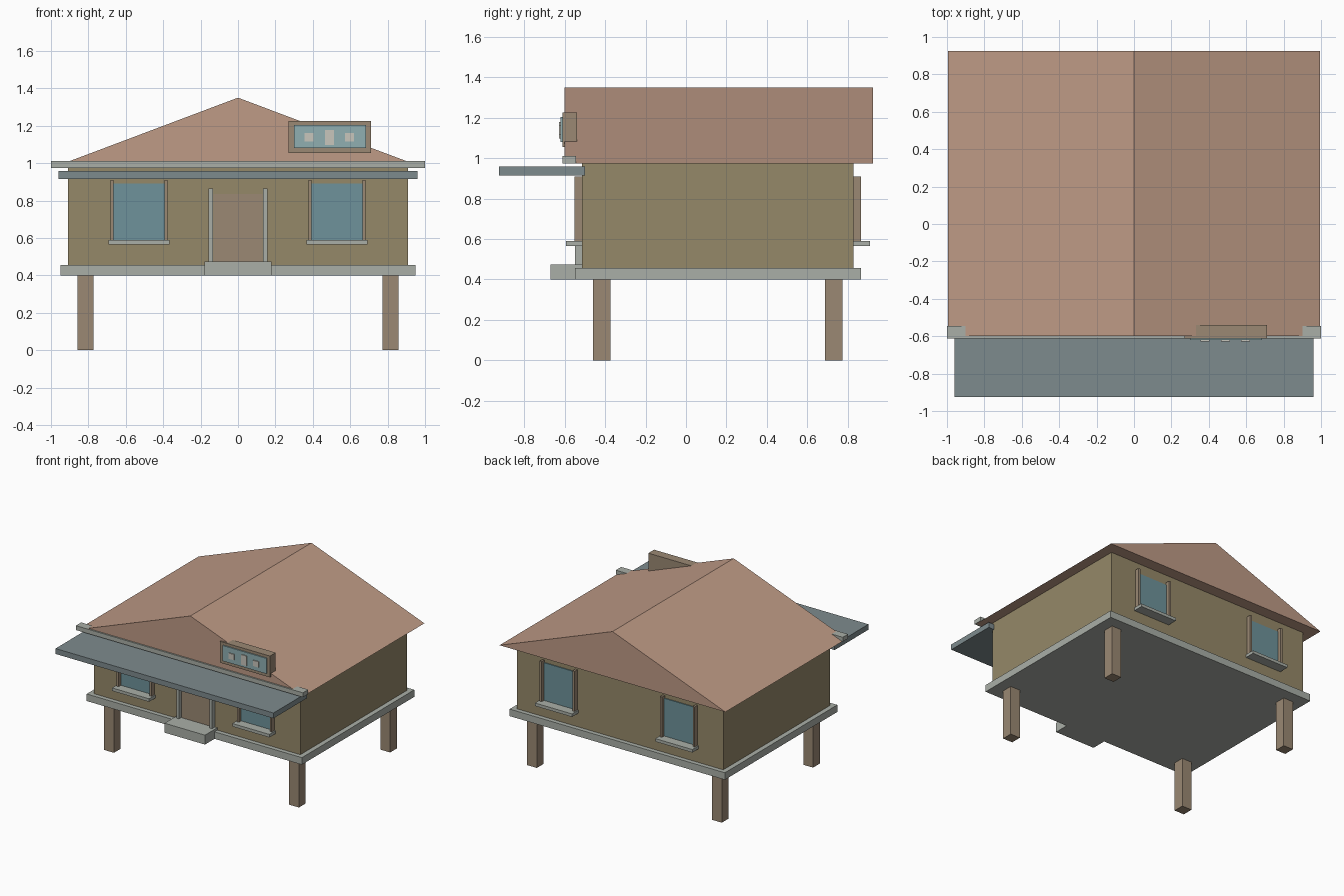
import bpy, bmesh

if "Cube" in bpy.data.objects:
    bpy.data.objects.remove(bpy.data.objects["Cube"])


def material(name, rgb):
    m = bpy.data.materials.new(name)
    m.diffuse_color = (*[c ** 2.2 for c in rgb], 1)
    m.use_nodes = True
    m.node_tree.nodes["Principled BSDF"].inputs["Base Color"].default_value = m.diffuse_color
    return m


ROOF = material("roof_clay", (0.74, 0.60, 0.52))
WALL = material("olive_wall", (0.58, 0.53, 0.41))
WOOD = material("wood", (0.60, 0.53, 0.45))
STONE = material("pale_stone", (0.66, 0.68, 0.65))
AWNING = material("slate_awning", (0.49, 0.54, 0.55))
GLASS = material("glass", (0.43, 0.57, 0.60))
PANEL = material("sign_teal", (0.56, 0.68, 0.69))
CREAM = material("cream", (0.78, 0.77, 0.73))


def finish(name, bm, mat):
    bmesh.ops.recalc_face_normals(bm, faces=bm.faces)
    mesh = bpy.data.meshes.new(name)
    bm.to_mesh(mesh)
    bm.free()
    mesh.materials.append(mat)
    obj = bpy.data.objects.new(name, mesh)
    bpy.context.collection.objects.link(obj)
    return obj


def box(name, x, y, z, mat):
    """Box from (min, max) ranges on each axis."""
    bm = bmesh.new()
    bmesh.ops.create_cube(bm, size=1)
    for v in bm.verts:
        v.co = [r[0] if c < 0 else r[1] for c, r in zip(v.co, (x, y, z))]
    return finish(name, bm, mat)


# Gable roof: triangle extruded front to back
bm = bmesh.new()
tri = bm.faces.new([bm.verts.new((x, -0.60, z))
                    for x, z in ((-0.995, 0.975), (0.995, 0.975), (0, 1.35))])
ext = bmesh.ops.extrude_face_region(bm, geom=[tri], use_keep_orig=True)
bmesh.ops.translate(bm, vec=(0, 1.525, 0),
                    verts=[g for g in ext["geom"] if isinstance(g, bmesh.types.BMVert)])
finish("roof", bm, ROOF)

# House body, floor, step, awning and eave beam
box("walls", (-0.91, 0.91), (-0.515, 0.83), (0.41, 0.98), WALL)
box("floor_slab", (-0.948, 0.948), (-0.55, 0.865), (0.40, 0.456), STONE)
box("front_step", (-0.178, 0.178), (-0.67, -0.51), (0.40, 0.475), STONE)
box("awning", (-0.96, 0.96), (-0.925, -0.50), (0.915, 0.958), AWNING)
box("eave_beam", (-1.0, 1.0), (-0.612, -0.545), (0.975, 1.01), STONE)

# Stilts
for sx, side in ((-1, "left"), (1, "right")):
    x = sorted((sx * 0.772, sx * 0.858))
    box(f"front_{side}_leg", x, (-0.459, -0.373), (0, 0.40), WOOD)
    box(f"back_{side}_leg", x, (0.689, 0.775), (0, 0.40), WOOD)

# Door and jambs
box("door", (-0.131, 0.131), (-0.522, -0.51), (0.456, 0.835), WOOD)
for sx, side in ((-1, "left"), (1, "right")):
    box(f"{side}_door_jamb", sorted((sx * 0.135, sx * 0.157)), (-0.55, -0.51),
        (0.456, 0.865), STONE)

# Windows on front and back walls
for wall, y0, d in (("front", -0.515, -1), ("back", 0.83, 1)):
    def depth(out):
        return sorted((y0 - d * 0.005, y0 + d * out))
    for cx, side in ((-0.53, "left"), (0.53, "right")):
        tag = f"{wall}_{side}_window"
        box(f"{tag}_glass", (cx - 0.14, cx + 0.14), depth(0.007), (0.58, 0.89), GLASS)
        box(f"{tag}_sill", (cx - 0.163, cx + 0.163), depth(0.08), (0.566, 0.59), STONE)
        for s in (-1, 1):
            box(f"{tag}_frame", sorted((cx + s * 0.136, cx + s * 0.153)), depth(0.036),
                (0.585, 0.91), WOOD)

# Sign board with three raised blocks
box("sign_board", (0.27, 0.71), (-0.612, -0.54), (1.055, 1.225), WOOD)
box("sign_panel", (0.30, 0.685), (-0.621, -0.605), (1.08, 1.203), PANEL)
for cx, h in ((0.38, 0.023), (0.489, 0.04), (0.597, 0.023)):
    box("sign_block", (cx - 0.024, cx + 0.024), (-0.628, -0.615),
        (1.138 - h, 1.138 + h), CREAM)
